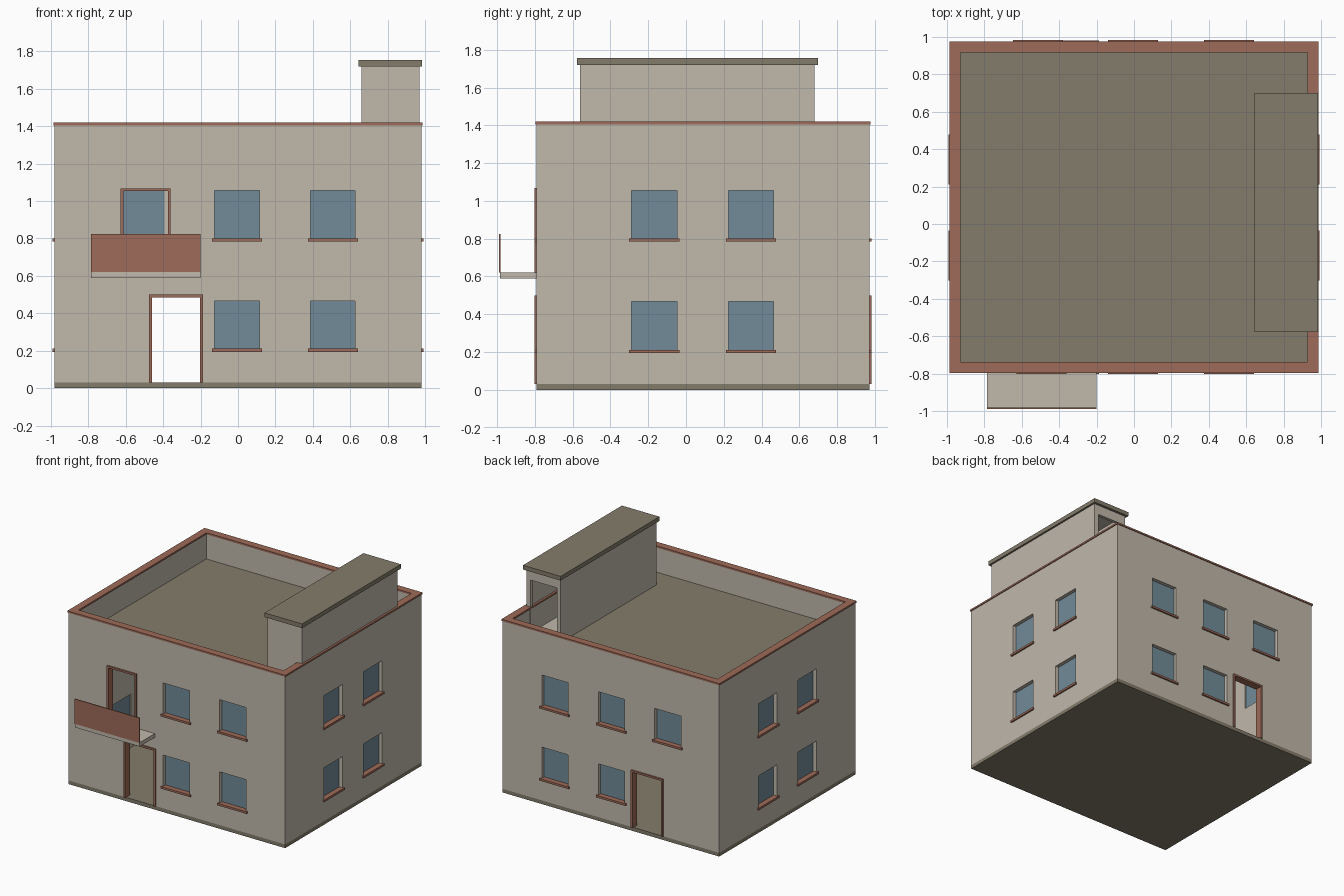
import bpy
import bmesh
from mathutils import Matrix, Vector

cube = bpy.data.objects.get("Cube")
if cube:
    bpy.data.objects.remove(cube, do_unlink=True)


def material(name, rgb):
    m = bpy.data.materials.new(name)
    m.use_nodes = True
    m.diffuse_color = (*rgb, 1)
    m.node_tree.nodes["Principled BSDF"].inputs["Base Color"].default_value = (*rgb, 1)
    return m


PLASTER = material("beige plaster", (0.527, 0.479, 0.407))
TRIM = material("terracotta trim", (0.342, 0.147, 0.100))
CONCRETE = material("brown concrete", (0.231, 0.202, 0.150))
GLASS = material("blue glass", (0.168, 0.258, 0.314))


def boxes(name, spans, mat):
    """One object made of boxes, each given as (x0, x1), (y0, y1), (z0, z1)."""
    bm = bmesh.new()
    for span in spans:
        lo = Vector([min(s) for s in span])
        hi = Vector([max(s) for s in span])
        place = Matrix.Translation((lo + hi) / 2) @ Matrix.Diagonal((*(hi - lo), 1))
        bmesh.ops.create_cube(bm, size=1, matrix=place)
    mesh = bpy.data.meshes.new(name)
    bm.to_mesh(mesh)
    bm.free()
    mesh.materials.append(mat)
    obj = bpy.data.objects.new(name, mesh)
    bpy.context.scene.collection.objects.link(obj)
    return obj


def cut(obj, spans):
    """Subtract boxes from an object and bake the result."""
    cutter = boxes("cutter", spans, PLASTER)
    cutter.hide_render = True
    mod = obj.modifiers.new("cut", "BOOLEAN")
    mod.operation = "DIFFERENCE"
    mod.solver = "EXACT"
    mod.object = cutter
    bpy.context.view_layer.update()
    graph = bpy.context.evaluated_depsgraph_get()
    baked = bpy.data.meshes.new_from_object(obj.evaluated_get(graph))
    obj.modifiers.clear()
    obj.data = baked
    baked.materials.clear()
    baked.materials.append(PLASTER)
    bpy.data.objects.remove(cutter, do_unlink=True)


# Main dimensions
X, Y0, Y1 = 0.98, -0.79, 0.97
FLOOR, ROOF, TOP = 0.03, 1.2, 1.405
WALL = 0.046

# Each side: running axis, outer face, outward direction
SIDES = {
    "front": ("x", Y0, -1),
    "back": ("x", Y1, 1),
    "left": ("y", X, 1),
    "right": ("y", -X, -1),
}


def on_side(side, u, depth, z):
    """Box on a wall; depth is measured inward from the outer face."""
    axis, face, out = SIDES[side]
    d = tuple(face - out * v for v in depth)
    return (u, d, z) if axis == "x" else (d, u, z)


# Window and door layout
LOWER, UPPER = 0.21, 0.80
WIN_W, WIN_H = 0.239, 0.256
layout = {
    "front": [(-0.005, LOWER), (0.507, LOWER), (-0.005, UPPER), (0.507, UPPER)],
    "back": [(-0.005, LOWER), (0.507, LOWER), (-0.005, UPPER), (0.507, UPPER), (-0.513, UPPER)],
}
for side in ("left", "right"):
    layout[side] = [(y, z) for y in (-0.168, 0.344) for z in (LOWER, UPPER)]

doors = {
    "front_door": ("front", -0.475, -0.187, FLOOR, 0.5),
    "back_door": ("back", -0.475, -0.187, FLOOR, 0.5),
    "balcony_door": ("front", -0.627, -0.36, 0.622, 1.068),
}

# Windows: recessed pane and projecting sill
openings = []
for side, spots in layout.items():
    panes, sills = [], []
    for u, z in spots:
        span = (u - WIN_W / 2, u + WIN_W / 2)
        height = (z, z + WIN_H)
        openings.append(on_side(side, span, (-0.05, 0.08), height))
        panes.append(on_side(side, span, (0.03, 0.038), height))
        sills.append(on_side(side, (span[0] - 0.014, span[1] + 0.014),
                             (-0.013, 0.03), (z - 0.016, z + 0.001)))
    boxes(side + "_window_panes", panes, GLASS)
    boxes(side + "_window_sills", sills, TRIM)

# Doorways: open, with a slim frame
JAMB = 0.015
for name, (side, a, b, z0, z1) in doors.items():
    openings.append(on_side(side, (a, b), (-0.05, 0.08), (z0 - 0.01, z1)))
    depth = (-0.012, WALL + 0.004)
    boxes(name + "_frame", [
        on_side(side, (a, a + JAMB), depth, (z0, z1)),
        on_side(side, (b - JAMB, b), depth, (z0, z1)),
        on_side(side, (a, b), depth, (z1 - JAMB, z1)),
    ], TRIM)

# Outer walls: hollow shell with all openings cut through
walls = boxes("outer_walls", [((-X, X), (Y0, Y1), (FLOOR, TOP))], PLASTER)
inner_x = (-X + WALL, X - WALL)
inner_y = (Y0 + WALL, Y1 - WALL)
cut(walls, [(inner_x, inner_y, (-0.1, 2))])
cut(walls, openings)

# Floor slab and flat roof
boxes("floor_slab", [((-X, X), (Y0, Y1), (0, FLOOR))], CONCRETE)
boxes("flat_roof", [(inner_x, inner_y, (ROOF - 0.03, ROOF))], CONCRETE)

# Parapet coping
OUT, IN = 0.007, 0.053
cap = (TOP, TOP + 0.014)
full_x = (-X - OUT, X + OUT)
mid_y = (Y0 + IN, Y1 - IN)
boxes("parapet_coping", [
    (full_x, (Y0 - OUT, Y0 + IN), cap),
    (full_x, (Y1 - IN, Y1 + OUT), cap),
    ((-X - OUT, -X + IN), mid_y, cap),
    ((X - IN, X + OUT), mid_y, cap),
], TRIM)

# Balcony: slab and front panel
balcony_x = (-0.785, -0.2)
boxes("balcony_slab", [(balcony_x, (-0.985, Y0), (0.59, 0.622))], PLASTER)
boxes("balcony_panel", [(balcony_x, (-0.99, -0.982), (0.622, 0.825))], TRIM)

# Rooftop stair house: hollow, open at the back
tower = boxes("stair_house", [((0.66, 0.97), (-0.56, 0.68), (ROOF, 1.72))], PLASTER)
cut(tower, [((0.685, 0.945), (-0.535, 0.655), (ROOF + 0.005, 1.71))])
cut(tower, [((0.69, 0.93), (0.6, 0.8), (ROOF + 0.005, 1.64))])
boxes("stair_house_roof", [((0.645, 0.985), (-0.578, 0.7), (1.72, 1.755))], CONCRETE)
